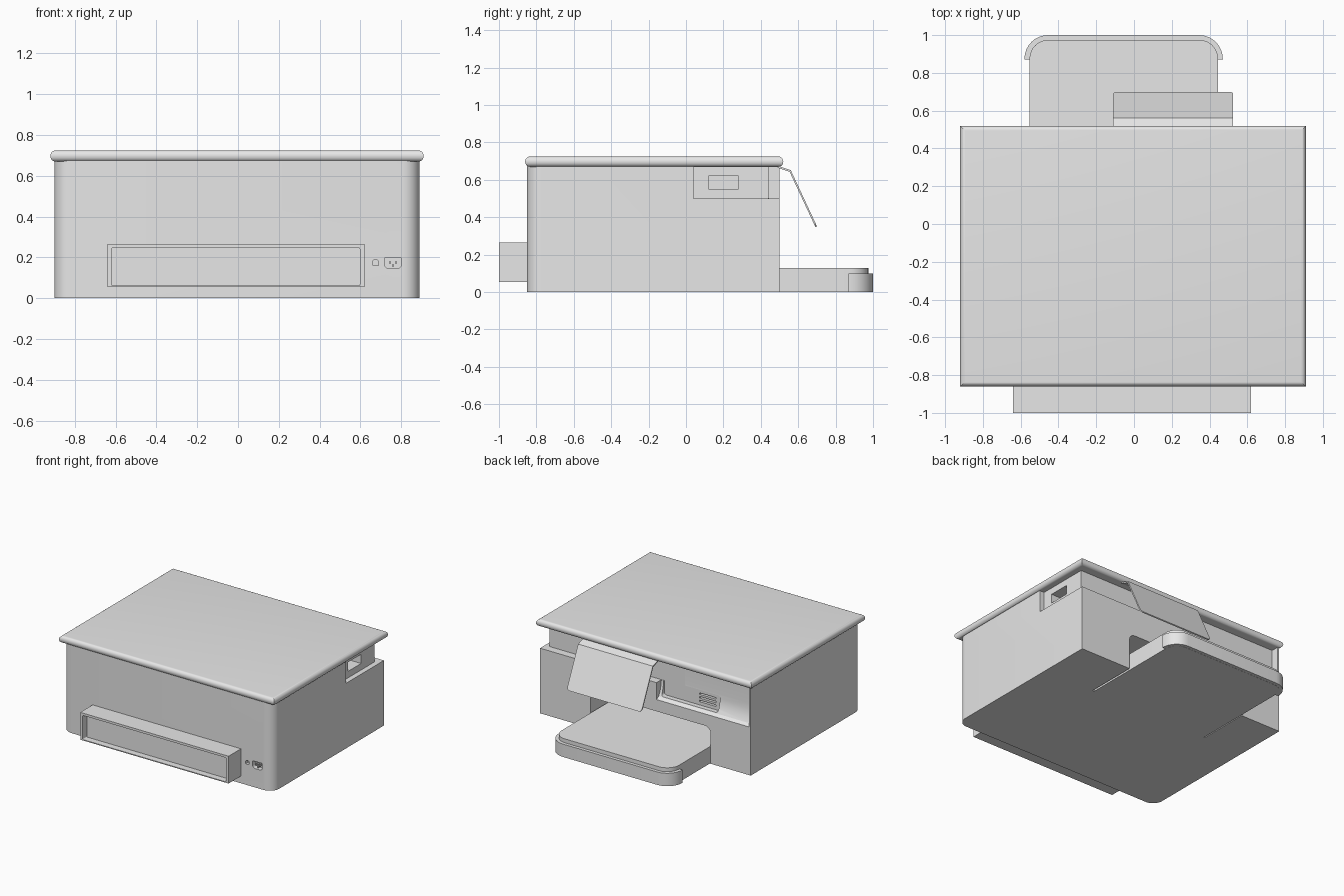
import bpy, bmesh, math

cube = bpy.data.objects.get("Cube")
if cube:
    bpy.data.objects.remove(cube, do_unlink=True)

# Single plastic colour
grey = bpy.data.materials.new("light grey plastic")
grey.use_nodes = True
grey.diffuse_color = (0.8, 0.8, 0.8, 1)
grey.node_tree.nodes["Principled BSDF"].inputs["Base Color"].default_value = (0.8, 0.8, 0.8, 1)


def rounded(a0, b0, a1, b1, low=0, high=0, steps=8):
    """Rectangle outline with separate radii for its low-b and high-b corners."""
    corners = [(a1, b0, -1, 1, low, 270), (a1, b1, -1, -1, high, 0),
               (a0, b1, 1, -1, high, 90), (a0, b0, 1, 1, low, 180)]
    points = []
    for a, b, sa, sb, r, start in corners:
        if r == 0:
            points.append((a, b))
            continue
        for i in range(steps + 1):
            t = math.radians(start + 90 * i / steps)
            points.append((a + sa * r + r * math.cos(t), b + sb * r + r * math.sin(t)))
    return points


def prism(name, outline, axis, lo, hi):
    """Extrude an outline along an axis; the outline uses the other two axes in order."""
    place = {"x": lambda a, b, t: (t, a, b),
             "y": lambda a, b, t: (a, t, b),
             "z": lambda a, b, t: (a, b, t)}[axis]
    bm = bmesh.new()
    ends = [[bm.verts.new(place(a, b, t)) for a, b in outline] for t in (lo, hi)]
    bm.faces.new(ends[0])
    bm.faces.new(ends[1])
    n = len(outline)
    for i in range(n):
        j = (i + 1) % n
        bm.faces.new((ends[0][i], ends[0][j], ends[1][j], ends[1][i]))
    bmesh.ops.recalc_face_normals(bm, faces=bm.faces)
    mesh = bpy.data.meshes.new(name)
    bm.to_mesh(mesh)
    bm.free()
    mesh.materials.append(grey)
    obj = bpy.data.objects.new(name, mesh)
    bpy.context.collection.objects.link(obj)
    return obj


def box(name, x0, x1, y0, y1, z0, z1):
    return prism(name, rounded(x0, y0, x1, y1), "z", z0, z1)


def bevel(obj, rule, width, segments):
    """Round the edges chosen by a rule on their two end points."""
    bm = bmesh.new()
    bm.from_mesh(obj.data)
    edges = [e for e in bm.edges if rule(e.verts[0].co, e.verts[1].co)]
    bmesh.ops.bevel(bm, geom=edges, offset=width, segments=segments,
                    profile=0.5, affect="EDGES", clamp_overlap=True)
    bm.to_mesh(obj.data)
    bm.free()


def carve(obj, cutters):
    """Subtract the cutters one by one, then remove them."""
    for cutter in cutters:
        cutter.hide_render = True
        mod = obj.modifiers.new("cut", "BOOLEAN")
        mod.operation = "DIFFERENCE"
        mod.solver = "EXACT"
        mod.object = cutter
    bpy.context.view_layer.update()
    graph = bpy.context.evaluated_depsgraph_get()
    mesh = bpy.data.meshes.new_from_object(obj.evaluated_get(graph))
    obj.modifiers.clear()
    obj.data = mesh
    for cutter in cutters:
        bpy.data.objects.remove(cutter, do_unlink=True)


# Main housing, with rounded vertical corners on the socket side
body = prism("body", rounded(-0.9, -0.85, 0.89, 0.5, low=0.08), "z", 0, 0.675)
panel_profile = [(0.441, 0.7), (0.441, 0.52), (0.445, 0.47), (0.457, 0.42),
                 (0.475, 0.385), (0.5, 0.37), (0.6, 0.37), (0.6, 0.7)]
cutters = [
    box("side_notch_cutter", 0.85, 1, 0.04, 0.6, 0.5, 0.7),
    box("band_cutter", -0.3, 1.1, 0.44, 0.65, 0.5, 0.72),
    prism("panel_cutter", panel_profile, "x", -0.885, -0.1),
    box("grip_cutter", 0.75, 0.9, 0.12, 0.28, 0.55, 0.62),
    prism("tray_opening_cutter", rounded(-0.56, -0.1, 0.46, 0.28, high=0.05), "y", 0.1, 0.7),
    prism("panel_inset_cutter", rounded(-0.6, 0.39, -0.12, 0.51, 0.02, 0.02), "y", 0.435, 0.6),
    prism("jack_cutter", rounded(0.66, 0.16, 0.69, 0.19, 0.004, 0.0149), "y", -0.9, -0.82),
    prism("power_socket_cutter", rounded(0.72, 0.145, 0.8, 0.2, 0.02, 0.004), "y", -0.9, -0.81),
]
for i in range(3):
    z = 0.415 + 0.028 * i
    cutters.append(box("card_slot_cutter", -0.56, -0.42, 0.41, 0.5, z, z + 0.012))
carve(body, cutters)

# Power pins
for i, (x, z) in enumerate([(0.745, 0.175), (0.76, 0.16), (0.775, 0.175)]):
    box(f"power_pin_{i + 1}", x - 0.003, x + 0.003, -0.845, -0.8, z - 0.008, z + 0.008)

# Scanner lid with a fully rounded rim
lid = box("lid", -0.92, 0.91, -0.86, 0.52, 0.67, 0.725)
bevel(lid, lambda a, b: abs(a.z - b.z) < 0.001, 0.026, 6)

# Duplex unit with a shallow framed recess
duplex = box("duplex_unit", -0.64, 0.62, -1, -0.84, 0.055, 0.265)
carve(duplex, [prism("recess_cutter", rounded(-0.62, 0.062, 0.597, 0.247, 0.006, 0.006),
                     "y", -1.1, -0.95)])

# Paper tray and its wraparound handle
tray = prism("paper_tray", rounded(-0.553, 0.1, 0.445, 0.975, high=0.1), "z", 0, 0.13)
handle = prism("tray_handle", rounded(-0.58, 0.87, 0.47, 1, high=0.125), "z", 0.001, 0.1)

# Folded control flap hanging below the lid
flap_profile = [(0.49, 0.675), (0.56, 0.652), (0.7, 0.352),
                (0.692, 0.348), (0.554, 0.643), (0.49, 0.665)]
flap = prism("control_flap", flap_profile, "x", -0.11, 0.525)
bevel(flap, lambda a, b: max(a.z, b.z) < 0.36 and abs(a.x - b.x) < 0.001, 0.025, 5)

# Smooth the rounded parts while keeping hard edges crisp
for part in (body, lid, duplex, tray, handle, flap):
    bpy.ops.object.select_all(action="DESELECT")
    part.select_set(True)
    bpy.context.view_layer.objects.active = part
    bpy.ops.object.shade_smooth_by_angle(angle=math.radians(30))
